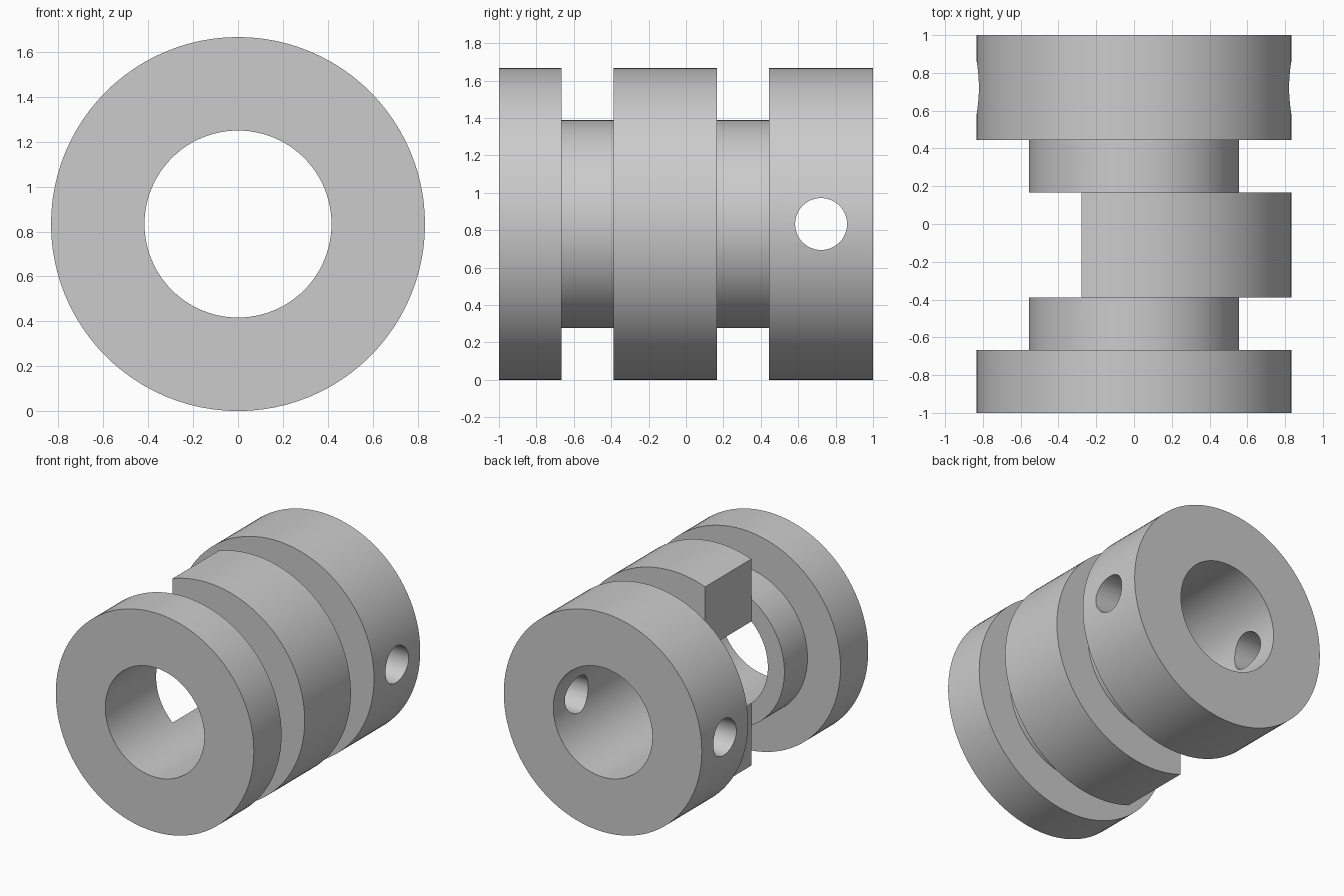
import bpy, bmesh, math
from mathutils import Vector, Matrix

cube = bpy.data.objects.get("Cube")
if cube:
    bpy.data.objects.remove(cube, do_unlink=True)

U = 1 / 18                      # drawing unit: the sleeve is 36 units long
OUTER, GROOVE, BORE = 15 * U, 10 * U, 7.5 * U
CENTRE = Vector((0, 0, OUTER))
SLOT = (-7 * U, 3 * U)          # y range of the middle collar

steel = bpy.data.materials.new("grey_steel")
steel.use_nodes = True
GREY = (0.6, 0.6, 0.6, 1)
steel.diffuse_color = GREY
steel.node_tree.nodes["Principled BSDF"].inputs["Base Color"].default_value = GREY


def make_object(name, bm):
    bmesh.ops.recalc_face_normals(bm, faces=bm.faces)
    mesh = bpy.data.meshes.new(name)
    bm.to_mesh(mesh)
    bm.free()
    mesh.materials.append(steel)
    obj = bpy.data.objects.new(name, mesh)
    bpy.context.collection.objects.link(obj)
    return obj


def lathe(name, profile, steps=96):
    """Turn a closed (y, radius) profile around the sleeve axis."""
    bm = bmesh.new()
    verts = [bm.verts.new((0, y, OUTER + r)) for y, r in profile]
    edges = [bm.edges.new((a, b)) for a, b in zip(verts, verts[1:] + verts[:1])]
    bmesh.ops.spin(bm, geom=verts + edges, cent=CENTRE, axis=(0, 1, 0),
                   angle=math.tau, steps=steps, use_merge=True)
    bmesh.ops.remove_doubles(bm, verts=bm.verts, dist=1e-5)
    return make_object(name, bm)


def cut(target, cutter):
    cutter.hide_render = True
    mod = target.modifiers.new(cutter.name, "BOOLEAN")
    mod.operation, mod.solver, mod.object = "DIFFERENCE", "EXACT", cutter
    bpy.context.view_layer.objects.active = target
    bpy.ops.object.modifier_apply(modifier=mod.name)
    bpy.data.objects.remove(cutter, do_unlink=True)


# Sleeve: three collars separated by two grooves, around a through bore
sections = [(-18, OUTER), (-12, GROOVE), (-7, OUTER), (3, GROOVE), (8, OUTER), (18, None)]
profile = [(-1, BORE)]
for (y0, r), (y1, _) in zip(sections, sections[1:]):
    profile += [(y0 * U, r), (y1 * U, r)]
profile.append((1, BORE))
sleeve = lathe("collared_sleeve", profile)

# Flat across the middle collar, opening into the bore
bm = bmesh.new()
size = Vector((1, SLOT[1] - SLOT[0], 2))
middle = Vector((-5 * U - size.x / 2, sum(SLOT) / 2, OUTER))
bmesh.ops.create_cube(bm, size=1, matrix=Matrix.Translation(middle) @ Matrix.Diagonal(size).to_4x4())
cut(sleeve, make_object("flat_cutter", bm))

# Cross pin hole through both walls of the rear collar
bm = bmesh.new()
turn = Matrix.Rotation(math.pi / 2, 4, "Y")
bmesh.ops.create_cone(bm, cap_ends=True, segments=48, radius1=2.5 * U, radius2=2.5 * U, depth=3,
                      matrix=Matrix.Translation((0, 13 * U, OUTER)) @ turn)
cut(sleeve, make_object("pin_hole_cutter", bm))

# Smooth round walls, crisp rims
bpy.ops.object.select_all(action="DESELECT")
sleeve.select_set(True)
bpy.context.view_layer.objects.active = sleeve
bpy.ops.object.shade_smooth_by_angle(angle=math.radians(30))
